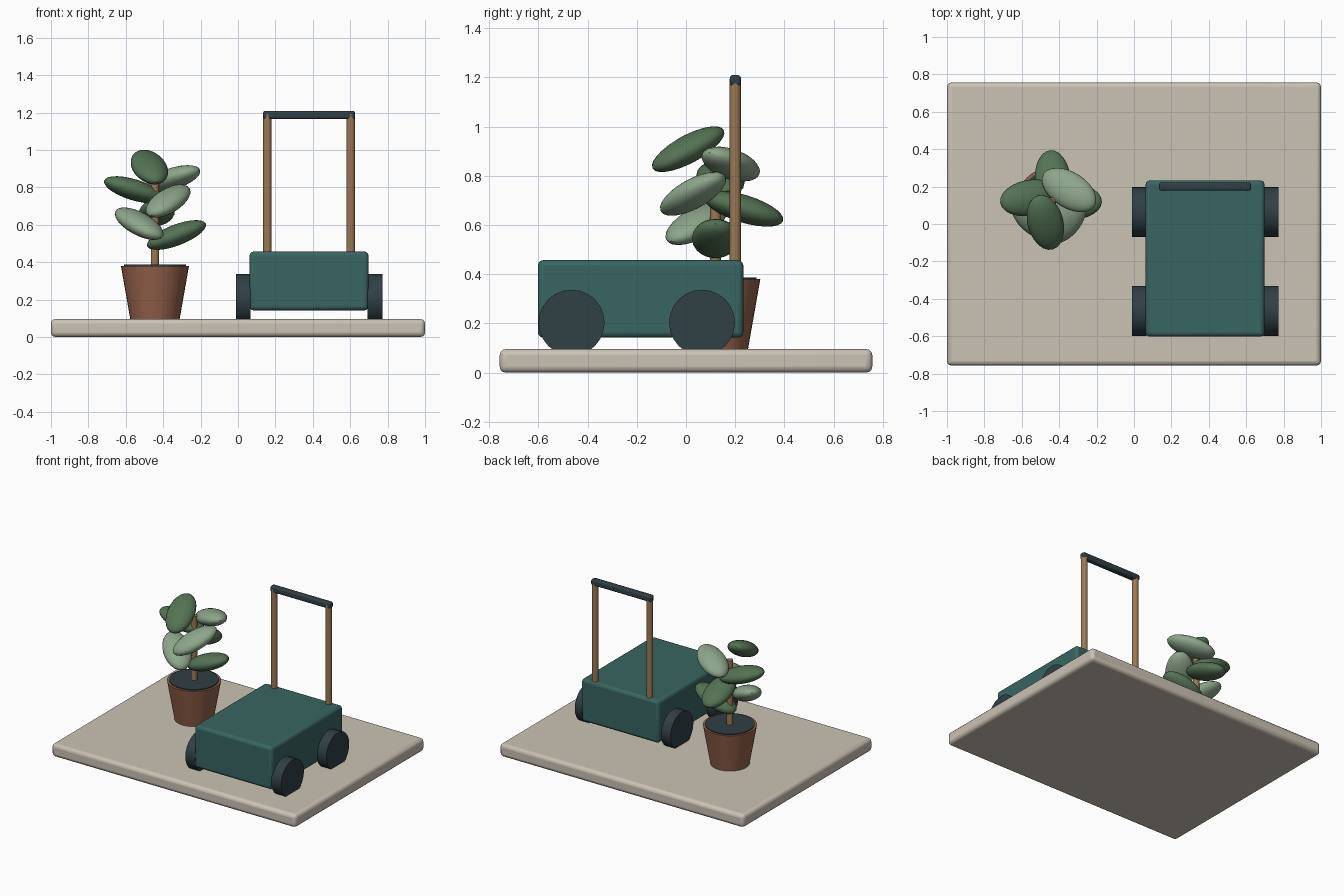
import bpy
from math import radians, cos, sin, pi
from mathutils import Matrix

if "Cube" in bpy.data.objects:
    bpy.data.objects.remove(bpy.data.objects["Cube"])


def material(name, rgb):
    m = bpy.data.materials.new(name)
    m.diffuse_color = (*rgb, 1)
    m.use_nodes = True
    m.node_tree.nodes["Principled BSDF"].inputs["Base Color"].default_value = m.diffuse_color
    return m


STONE = material("stone", (0.60, 0.54, 0.46))
TEAL = material("teal", (0.04, 0.13, 0.12))
DARK = material("charcoal", (0.03, 0.05, 0.06))
WOOD = material("wood", (0.33, 0.19, 0.09))
CLAY = material("clay", (0.30, 0.12, 0.07))
LEAF_DARK = material("leaf_dark", (0.09, 0.17, 0.09))
LEAF_LIGHT = material("leaf_light", (0.27, 0.38, 0.26))


def finish(name, mat):
    ob = bpy.context.object
    ob.name = name
    ob.data.materials.append(mat)
    bpy.ops.object.shade_smooth_by_angle(angle=radians(35))
    return ob


def box(name, lo, hi, bevel, mat):
    bpy.ops.mesh.primitive_cube_add(size=1)
    ob = bpy.context.object
    size = [b - a for a, b in zip(lo, hi)]
    mid = [(a + b) / 2 for a, b in zip(lo, hi)]
    ob.data.transform(Matrix.Translation(mid) @ Matrix.Diagonal((*size, 1)))
    mod = ob.modifiers.new("bevel", "BEVEL")
    mod.width, mod.segments = bevel, 3
    return finish(name, mat)


def cone(name, x, y, z0, z1, r0, r1, mat, sides=32):
    bpy.ops.mesh.primitive_cone_add(vertices=sides, radius1=r0, radius2=r1,
                                    depth=z1 - z0, location=(x, y, (z0 + z1) / 2))
    return finish(name, mat)


# Base slab
box("base", (-1, -0.757, 0), (1, 0.757, 0.096), 0.025, STONE)

# Cart body
CX = 0.38
box("cart_body", (CX - 0.318, -0.602, 0.142), (CX + 0.318, 0.233, 0.457), 0.022, TEAL)

# Wheels and handle posts, mirrored about the cart's centre
for side, label in ((-1, "left"), (1, "right")):
    for y, end in ((-0.465, "front"), (0.065, "rear")):
        bpy.ops.mesh.primitive_cylinder_add(vertices=24, radius=0.134, depth=0.08,
                                            location=(CX + side * 0.352, y, 0.203),
                                            rotation=(0, pi / 2, 0))
        finish(f"{end}_{label}_wheel", DARK)
    cone(f"{label}_handle_post", CX + side * 0.223, 0.2, 0.42, 1.193, 0.023, 0.023, WOOD, 16)

# Handle grip
box("handle_grip", (CX - 0.246, 0.178, 1.165), (CX + 0.246, 0.223, 1.209), 0.012, DARK)

# Flower pot, soil and stem
PX, PY = -0.444, 0.12
cone("pot", PX, PY, 0.09, 0.38, 0.131, 0.182, CLAY)
cone("soil", PX, PY, 0.36, 0.387, 0.166, 0.166, DARK)
cone("stem", PX, PY, 0.37, 0.86, 0.022, 0.022, WOOD, 16)

# Leaves spiral up the stem by the golden angle
for i, tilt in enumerate((21, 25, 17, 26, 17, 16, 28)):
    a = radians(137.5 * i)
    bpy.ops.mesh.primitive_uv_sphere_add(segments=24, ring_count=14, radius=1)
    ob = bpy.context.object
    pos = (PX + 0.115 * cos(a), PY - 0.115 * sin(a), 0.545 + 0.0605 * i)
    ob.data.transform(Matrix.Translation(pos) @ Matrix.Rotation(a, 4, "Z")
                      @ Matrix.Rotation(radians(-tilt), 4, "Y")
                      @ Matrix.Diagonal((0.168, 0.096, 0.056, 1)))
    finish(f"leaf_{i + 1}", LEAF_LIGHT if i % 2 else LEAF_DARK)
